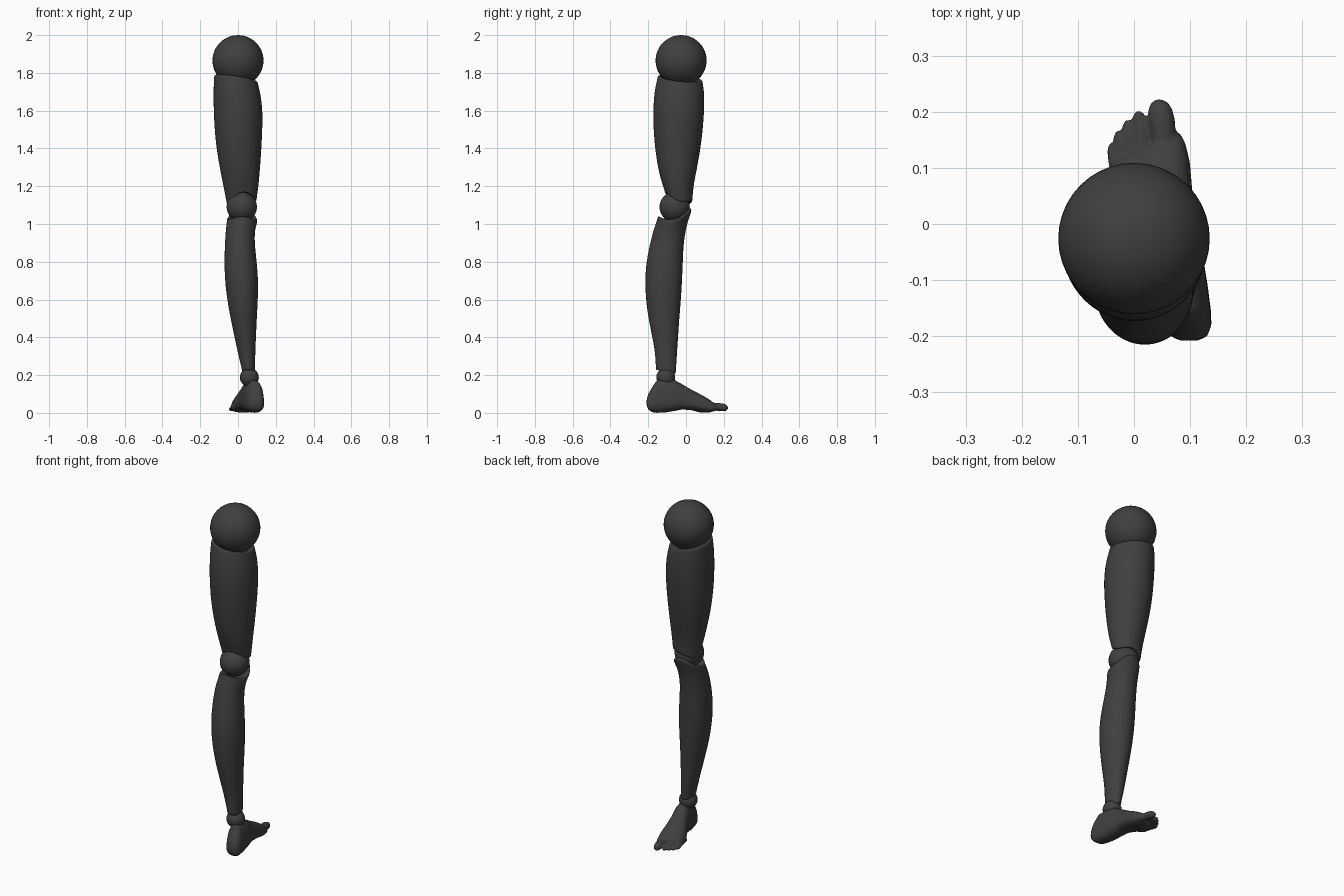
import bpy, bmesh, math
from mathutils import Vector

if "Cube" in bpy.data.objects:
    bpy.data.objects.remove(bpy.data.objects["Cube"])

charcoal = bpy.data.materials.new("charcoal")
charcoal.use_nodes = True
COLOUR = (0.05, 0.05, 0.05, 1)
charcoal.diffuse_color = COLOUR
charcoal.node_tree.nodes["Principled BSDF"].inputs["Base Color"].default_value = COLOUR

SEGMENTS = 24
ANGLES = [2 * math.pi * i / SEGMENTS for i in range(SEGMENTS)]


def loft(bm, rings):
    """Skin a list of point rings and close both ends."""
    loops = [[bm.verts.new(p) for p in ring] for ring in rings]
    for low, high in zip(loops, loops[1:]):
        for i in range(SEGMENTS):
            j = (i + 1) % SEGMENTS
            bm.faces.new((low[i], low[j], high[j], high[i]))
    bm.faces.new(loops[0][::-1])
    bm.faces.new(loops[-1])


def finish(bm, name):
    bmesh.ops.recalc_face_normals(bm, faces=bm.faces)
    for face in bm.faces:
        face.smooth = True
    mesh = bpy.data.meshes.new(name)
    bm.to_mesh(mesh)
    bm.free()
    mesh.materials.append(charcoal)
    obj = bpy.data.objects.new(name, mesh)
    bpy.context.collection.objects.link(obj)
    return obj


def ball(name, centre, radius):
    bm = bmesh.new()
    bmesh.ops.create_uvsphere(bm, u_segments=40, v_segments=24, radius=radius)
    bmesh.ops.translate(bm, verts=bm.verts, vec=centre)
    return finish(bm, name)


def limb(name, rows, bottom_rim, top_rim):
    """Rows are z, x min, x max, y min, y max; the rims shape the two ends."""
    def ring(row, scale=1, lift=0):
        z, x0, x1, y0, y1 = row
        low = max(0, 1 - (z - rows[0][0]) / 0.15)
        high = max(0, 1 - (rows[-1][0] - z) / 0.15)
        points = []
        for a in ANGLES:
            c, s = math.cos(a), math.sin(a)
            dz = low * bottom_rim(c, s) + high * top_rim(c, s)
            points.append(Vector(((x0 + x1) / 2 + c * scale * (x1 - x0) / 2,
                                  (y0 + y1) / 2 + s * scale * (y1 - y0) / 2,
                                  z + dz + lift)))
        return points

    # Each end gets a tight rounded rim and a recessed cap
    rings = [ring(rows[0], 0.6, 0.02), ring(rows[0], 0.9), ring(rows[0], 0.99, 0.006)]
    rings += [ring(rows[0], 1, 0.02)]
    rings += [ring(row) for row in rows[1:-1]]
    rings += [ring(rows[-1], 1, -0.02), ring(rows[-1], 0.99, -0.006)]
    rings += [ring(rows[-1], 0.9), ring(rows[-1], 0.6, -0.02)]
    bm = bmesh.new()
    loft(bm, rings)
    obj = finish(bm, name)
    subdivision = obj.modifiers.new("smooth_surface", 'SUBSURF')
    subdivision.levels = subdivision.render_levels = 2
    return obj


# Ball joints
ball("hip_ball", (0, -0.026, 1.865), 0.135)
ball("knee_ball", (0.02, -0.06, 1.09), 0.08)
ball("ankle_ball", (0.06, -0.107, 0.188), 0.05)

# Thigh, with a lower end arched over the knee
limb("thigh", [
    (1.105, -0.06, 0.10, -0.115, 0.035),
    (1.2, -0.077, 0.11, -0.13, 0.04),
    (1.3, -0.098, 0.118, -0.15, 0.06),
    (1.4, -0.115, 0.125, -0.165, 0.078),
    (1.5, -0.125, 0.13, -0.173, 0.09),
    (1.6, -0.13, 0.132, -0.176, 0.098),
    (1.7, -0.131, 0.12, -0.168, 0.098),
    (1.775, -0.128, 0.107, -0.153, 0.09),
], lambda c, s: 0.015 * c - 0.025 * s + 0.035 * s * s,
   lambda c, s: -0.017 * c - 0.012 * s)

# Shin, with an upper end cupped under the knee
limb("shin", [
    (0.215, 0.02, 0.09, -0.16, -0.053),
    (0.28, 0.008, 0.091, -0.162, -0.05),
    (0.35, -0.008, 0.093, -0.168, -0.045),
    (0.5, -0.04, 0.10, -0.2, -0.035),
    (0.6, -0.058, 0.106, -0.213, -0.026),
    (0.7, -0.07, 0.108, -0.218, -0.02),
    (0.8, -0.073, 0.1, -0.211, -0.016),
    (0.9, -0.07, 0.088, -0.19, -0.012),
    (0.97, -0.065, 0.09, -0.17, 0.006),
    (1.03, -0.06, 0.103, -0.153, 0.03),
], lambda c, s: -0.01 * s,
   lambda c, s: 0.022 * s + 0.035 * s * s)

# Foot body, as slices from heel to toe roots: y, x centre, half width, z min, z max
foot = bmesh.new()
slices = [
    (-0.208, 0.098, 0.015, 0.04, 0.07),
    (-0.2, 0.098, 0.032, 0.018, 0.1),
    (-0.18, 0.094, 0.043, 0.004, 0.135),
    (-0.155, 0.088, 0.048, 0, 0.172),
    (-0.11, 0.078, 0.052, 0.002, 0.178),
    (-0.06, 0.068, 0.054, 0.01, 0.174),
    (-0.02, 0.057, 0.055, 0.018, 0.152),
    (0.03, 0.044, 0.06, 0.014, 0.122),
    (0.08, 0.032, 0.066, 0.002, 0.094),
    (0.115, 0.026, 0.064, 0.002, 0.072),
    (0.137, 0.022, 0.058, 0.008, 0.052),
]
rings = []
for y, xc, half, z0, z1 in slices:
    ring = []
    slant = 0.45 * min(1, max(0, (y + 0.02) / 0.1))
    for a in ANGLES:
        c, s = math.cos(a), math.sin(a)
        side = math.copysign(abs(c) ** 0.8, c) * half * (1 - 0.22 * s)
        rise = math.copysign(abs(s) ** 0.8, s) * (z1 - z0) / 2
        ring.append(Vector((xc + side, y + slant * side, (z0 + z1) / 2 + rise)))
    rings.append(ring)
loft(foot, rings)


def toe(root, tip, width):
    """Tapered toe with a rounded end."""
    root, tip = Vector(root), Vector(tip)
    toe_rings = []
    for t, size in ((0, 1), (0.5, 0.9), (0.75, 1), (0.88, 0.9), (0.96, 0.65), (1, 0.25)):
        centre = root.lerp(tip, t)
        toe_rings.append([centre + Vector((math.cos(a) * width * size, 0,
                                           math.sin(a) * width * size * 0.9))
                          for a in ANGLES])
    loft(foot, toe_rings)


toe((0.062, 0.07, 0.042), (0.045, 0.222, 0.026), 0.024)
toe((0.025, 0.07, 0.042), (0.008, 0.202, 0.02), 0.0145)
toe((0.004, 0.06, 0.038), (-0.011, 0.186, 0.019), 0.0135)
toe((-0.012, 0.05, 0.034), (-0.027, 0.167, 0.018), 0.013)
toe((-0.024, 0.04, 0.03), (-0.038, 0.145, 0.017), 0.013)

# Fuse the body and toes into one soft surface
foot_obj = finish(foot, "foot")
fuse = foot_obj.modifiers.new("fuse", 'REMESH')
fuse.mode = 'VOXEL'
fuse.voxel_size = 0.004
fuse.use_smooth_shade = True
soften = foot_obj.modifiers.new("soften", 'SMOOTH')
soften.factor = 0.5
soften.iterations = 5
